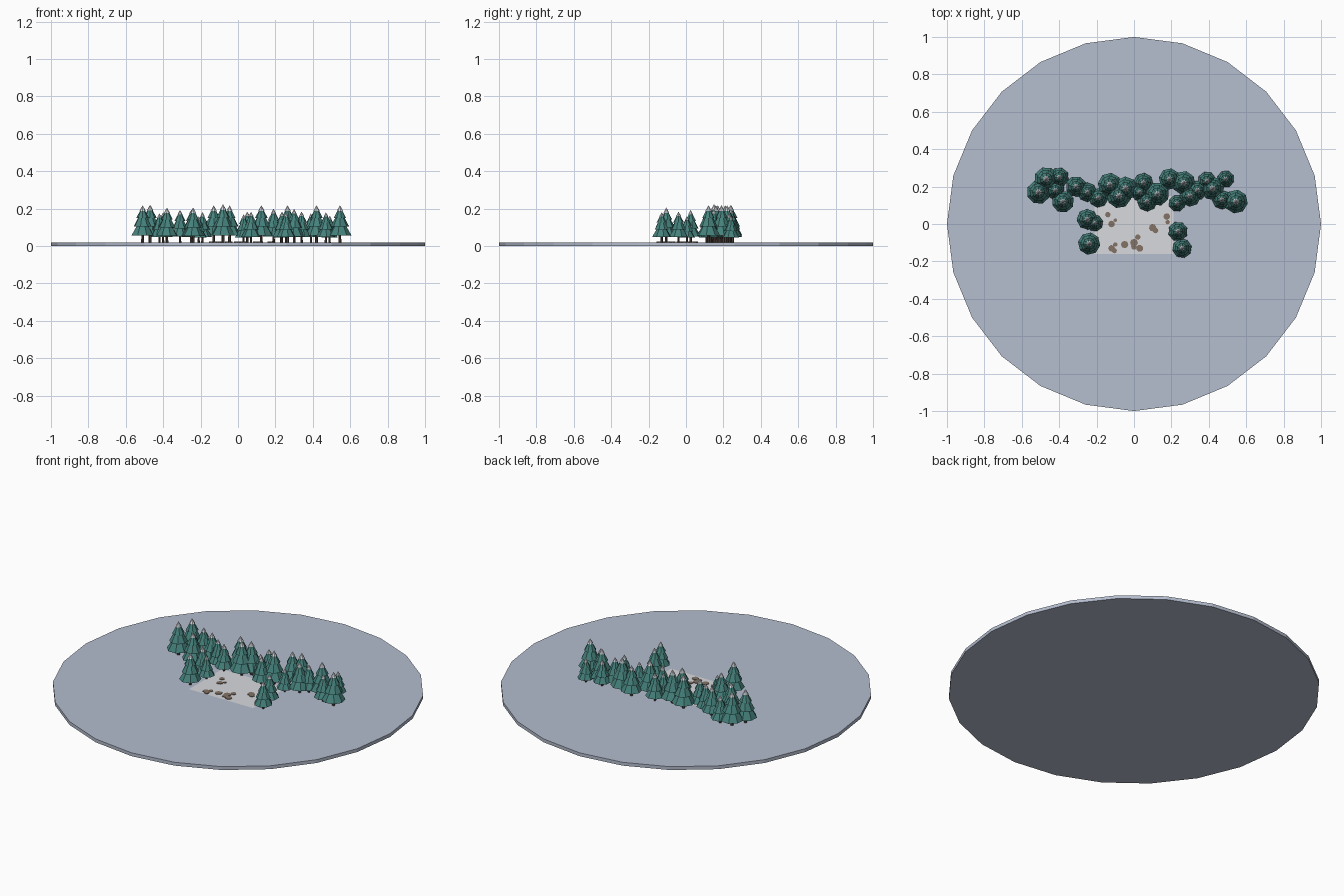
import bpy, bmesh, math, random
from mathutils import Matrix

if "Cube" in bpy.data.objects:
    bpy.data.objects.remove(bpy.data.objects["Cube"])

random.seed(4)
GROUND = 0.02


def material(name, rgb):
    m = bpy.data.materials.new(name)
    m.diffuse_color = (*rgb, 1)
    m.use_nodes = True
    m.node_tree.nodes["Principled BSDF"].inputs["Base Color"].default_value = m.diffuse_color
    return m


SNOW = material("snow_ground", (0.46, 0.51, 0.62))
PALE = material("pale_snow", (0.68, 0.70, 0.73))
NEEDLE = material("needles", (0.06, 0.22, 0.20))
BARK = material("bark", (0.07, 0.05, 0.04))
DIRT = material("dirt", (0.23, 0.17, 0.13))
CAP = material("snow_cap", (0.65, 0.68, 0.72))


def add_cone(bm, sides, r1, r2, z1, z2, mat, turn=0.0):
    """Cone or frustum standing between z1 and z2."""
    mtx = Matrix.Translation((0, 0, (z1 + z2) / 2)) @ Matrix.Rotation(turn, 4, 'Z')
    res = bmesh.ops.create_cone(bm, cap_ends=True, segments=sides, radius1=r1,
                                radius2=r2, depth=z2 - z1, matrix=mtx)
    for f in {f for v in res["verts"] for f in v.link_faces}:
        f.material_index = mat


def finish(name, bm, mats):
    me = bpy.data.meshes.new(name)
    bm.to_mesh(me)
    bm.free()
    for m in mats:
        me.materials.append(m)
    return me


def place(name, me, loc=(0, 0, 0), turn=0.0, scale=(1, 1, 1)):
    ob = bpy.data.objects.new(name, me)
    ob.location, ob.rotation_euler, ob.scale = loc, (0, 0, turn), scale
    bpy.context.collection.objects.link(ob)
    return ob


# Round snowy base
bm = bmesh.new()
add_cone(bm, 24, 1, 1, 0, GROUND, 0)
place("snow_base", finish("snow_base", bm, [SNOW]))

# Pale rectangular clearing
bm = bmesh.new()
bmesh.ops.create_grid(bm, x_segments=1, y_segments=1, size=1)
place("clearing", finish("clearing", bm, [PALE]), (0, -0.005, GROUND + 0.001),
      scale=(0.21, 0.155, 1))

# Dirt patches: x, y, radius
bm = bmesh.new()
add_cone(bm, 8, 1, 1, 0, 1, 0)
patch = finish("dirt_patch", bm, [DIRT])
for x, y, r in [(-.14, .05, .015), (-.12, 0, .018), (-.10, .02, .01), (-.12, -.13, .018),
                (-.105, -.143, .014), (-.10, -.11, .012), (-.05, -.11, .02),
                (0, -.10, .021), (0, -.122, .016), (.02, -.07, .015), (.03, -.13, .019),
                (.10, -.02, .02), (.115, -.035, .015), (.175, .04, .018), (.18, .01, .012)]:
    place("dirt_patch", patch, (x, y, GROUND), random.uniform(0, 0.8), (r, r, 0.004))

# Fir tree of unit radius and unit height: trunk, three tiers, snow cap
bm = bmesh.new()
add_cone(bm, 6, 0.13, 0.10, 0, 0.3, 1)
add_cone(bm, 8, 1.0, 0.30, 0.18, 0.56, 0)
add_cone(bm, 8, 0.78, 0.20, 0.42, 0.78, 0, 0.2)
add_cone(bm, 8, 0.54, 0.0, 0.65, 0.98, 0, 0.4)
add_cone(bm, 8, 0.26, 0.0, 0.85, 1.0, 2, 0.4)
tree = finish("fir_tree", bm, [NEEDLE, BARK, CAP])

# Tree spots: x, y, radius
spots = [
    (-.47, .24, .065), (-.40, .25, .052), (-.51, .17, .064), (-.38, .12, .060),
    (-.42, .18, .050), (-.31, .20, .056), (-.25, .17, .052), (-.19, .14, .052),
    (-.13, .21, .064), (-.045, .19, .064), (-.08, .15, .066), (.05, .22, .053),
    (.03, .17, .048), (.07, .12, .053), (.125, .16, .064), (.19, .24, .058),
    (.265, .22, .064), (.23, .11, .045), (.30, .15, .058), (.39, .23, .050),
    (.34, .18, .053), (.42, .19, .064), (.49, .24, .046), (.47, .13, .052),
    (.545, .12, .064),
    (-.25, .025, .056), (-.21, .005, .045), (-.24, -.105, .060),
    (.235, -.04, .053), (.257, -.13, .052)]
for x, y, r in spots:
    h = 3.1 * r
    place("fir_tree", tree, (x, y, GROUND), random.uniform(0, math.tau), (r, r, h))
